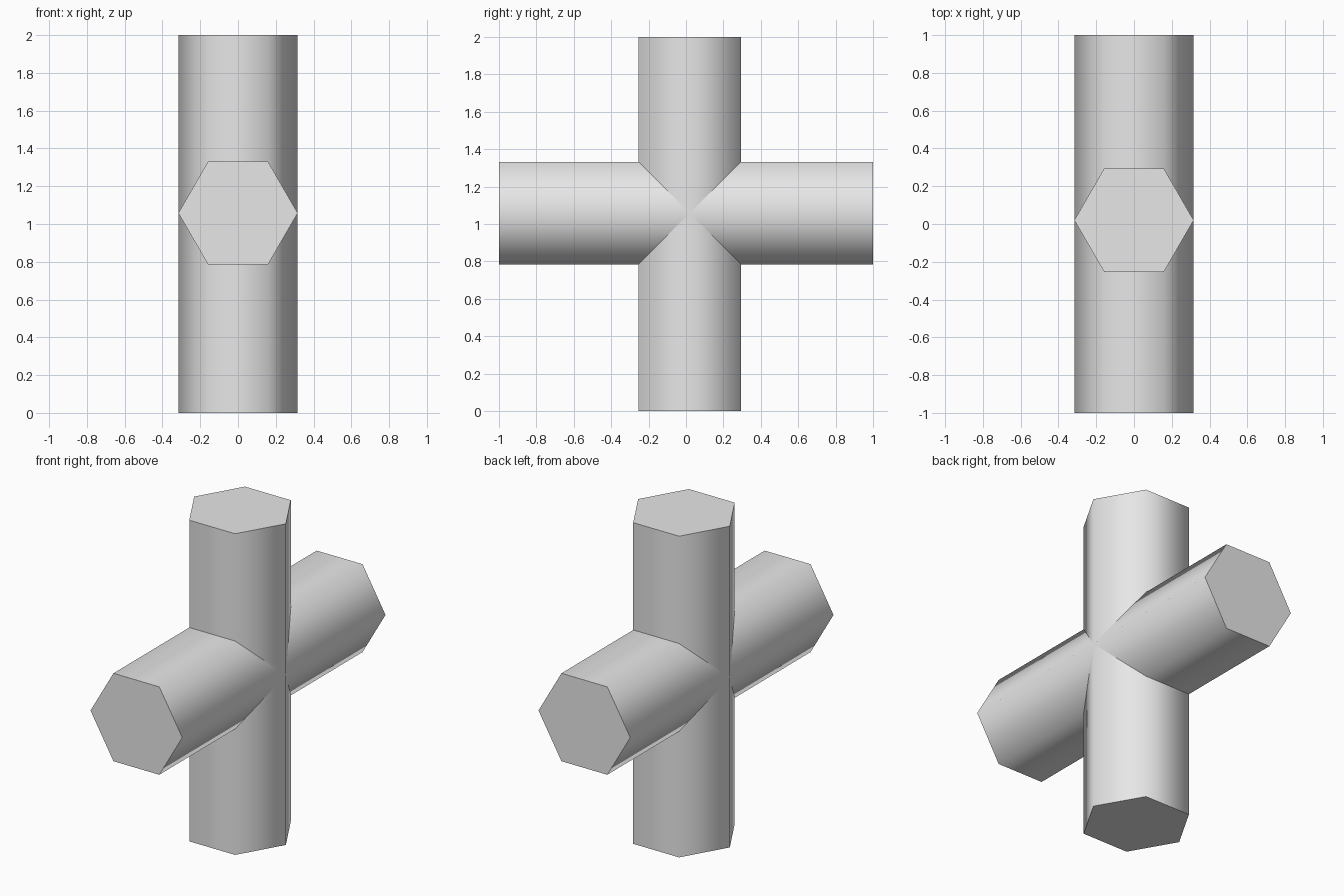
import bpy
import bmesh
from math import cos, sin, radians, tau
from mathutils import Matrix, Vector

cube = bpy.data.objects.get("Cube")
if cube:
    bpy.data.objects.remove(cube, do_unlink=True)

RADIUS = 0.316
LENGTH = 2.0

# Single grey colour
grey = bpy.data.materials.new("light_grey")
grey.use_nodes = True
colour = (0.8, 0.8, 0.8, 1)
grey.diffuse_color = colour
grey.node_tree.nodes["Principled BSDF"].inputs["Base Color"].default_value = colour


def hex_bar(name, centre, tilt):
    """Six-sided bar with corners on the x axis, tilted about x."""
    bm = bmesh.new()
    ring = [bm.verts.new((RADIUS * cos(tau * i / 6), RADIUS * sin(tau * i / 6), -LENGTH / 2))
            for i in range(6)]
    base = bm.faces.new(ring)
    end = bmesh.ops.extrude_face_region(bm, geom=[base], use_keep_orig=True)["geom"]
    top = [g for g in end if isinstance(g, bmesh.types.BMVert)]
    bmesh.ops.translate(bm, verts=top, vec=Vector((0, 0, LENGTH)))
    bmesh.ops.transform(bm, matrix=Matrix.Rotation(tilt, 4, "X"), verts=bm.verts)
    bmesh.ops.recalc_face_normals(bm, faces=bm.faces)
    mesh = bpy.data.meshes.new(name)
    bm.to_mesh(mesh)
    bm.free()
    mesh.materials.append(grey)
    bar = bpy.data.objects.new(name, mesh)
    bar.location = centre
    bpy.context.collection.objects.link(bar)
    # Rounded shading around the sides, crisp end caps
    bpy.ops.object.select_all(action="DESELECT")
    bar.select_set(True)
    bpy.context.view_layer.objects.active = bar
    bpy.ops.object.shade_smooth_by_angle(angle=radians(70))
    return bar


# Upright post and the crossing beam
hex_bar("upright_post", (0, 0.02, LENGTH / 2), 0)
hex_bar("cross_beam", (0, 0, 1.058), radians(90))
